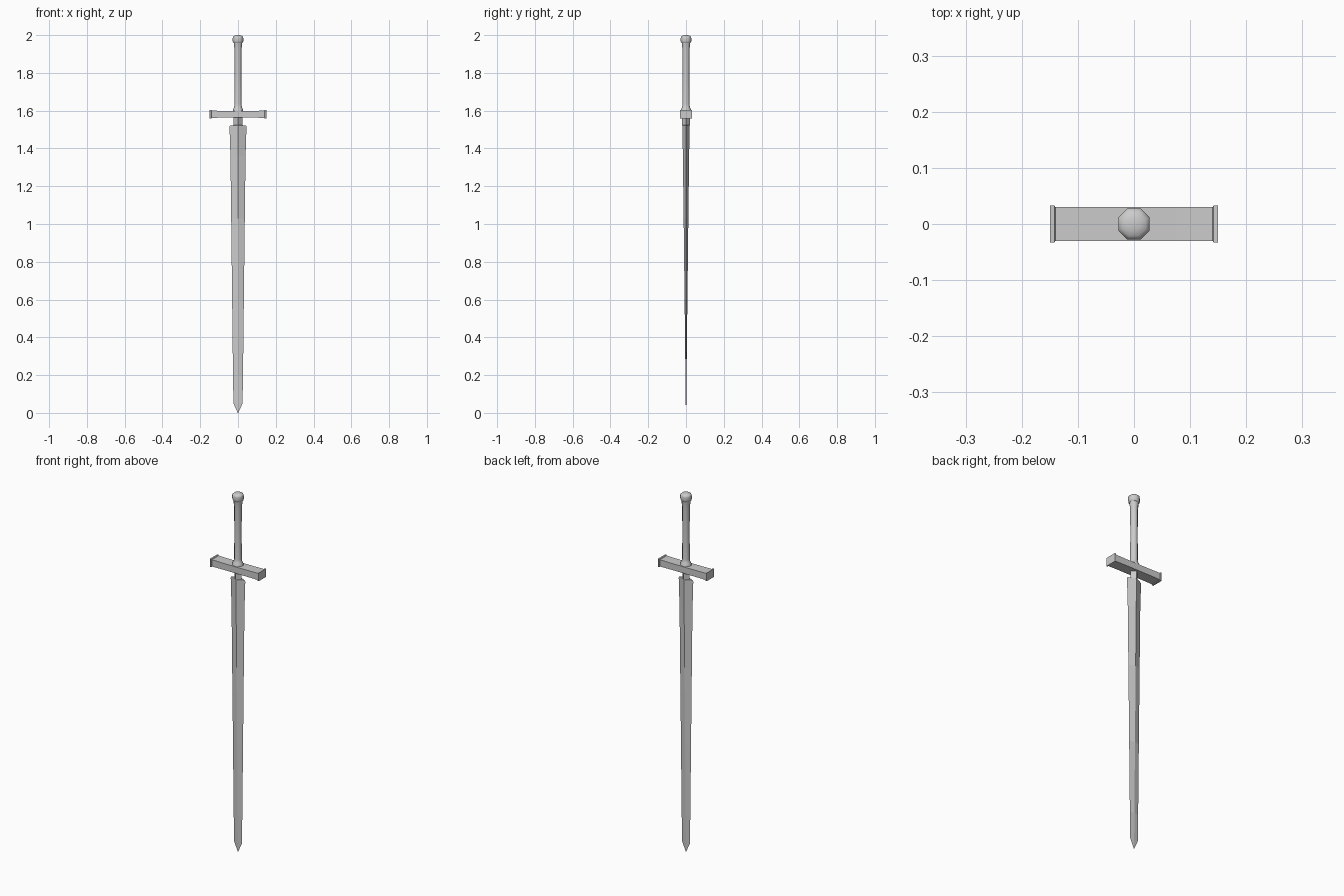
import bpy, bmesh
from math import cos, sin, pi, radians

if "Cube" in bpy.data.objects:
    bpy.data.objects.remove(bpy.data.objects["Cube"])


def loft(name, rings, smooth=None):
    """Skin a stack of equal-length point rings and cap both ends."""
    bm = bmesh.new()
    vs = [[bm.verts.new(p) for p in r] for r in rings]
    n = len(vs[0])
    for a, b in zip(vs, vs[1:]):
        for i in range(n):
            j = (i + 1) % n
            bm.faces.new((a[i], a[j], b[j], b[i]))
    bm.faces.new(vs[0][::-1])
    bm.faces.new(vs[-1])
    bmesh.ops.remove_doubles(bm, verts=bm.verts, dist=1e-5)
    bmesh.ops.recalc_face_normals(bm, faces=bm.faces)
    me = bpy.data.meshes.new(name)
    bm.to_mesh(me)
    bm.free()
    ob = bpy.data.objects.new(name, me)
    bpy.context.collection.objects.link(ob)
    if smooth:
        bpy.context.view_layer.objects.active = ob
        ob.select_set(True)
        bpy.ops.object.shade_smooth_by_angle(angle=radians(smooth))
        ob.select_set(False)
    return ob


def diamond(z, w, t):
    return [(w, 0, z), (0, t, z), (-w, 0, z), (0, -t, z)]


def octagon(z, r):
    k = r / cos(pi / 8)  # r is the distance to the flats
    return [(k * cos(pi / 8 + i * pi / 4), k * sin(pi / 8 + i * pi / 4), z)
            for i in range(8)]


def block(x, hy, hz, zc=1.581):
    return [(x, -hy, zc - hz), (x, hy, zc - hz), (x, hy, zc + hz), (x, -hy, zc + hz)]


# Blade: diamond section tapering to the point, stepped shoulder and ricasso
blade = [(0.0, 0.0015, 0.0005), (0.05, 0.024, 0.0015), (0.2, 0.0265, 0.003),
         (0.6, 0.031, 0.0075), (1.03, 0.036, 0.0125), (1.36, 0.040, 0.0165),
         (1.515, 0.045, 0.0195), (1.522, 0.042, 0.0198), (1.523, 0.023, 0.02),
         (1.57, 0.023, 0.02)]
loft("blade", [diamond(*s) for s in blade])

# Crossguard: rectangular bar with lipped ends
guard = [(-0.15, 0.033, 0.023), (-0.142, 0.033, 0.022), (-0.14, 0.03, 0.019),
         (-0.075, 0.03, 0.018), (0.075, 0.03, 0.018),
         (0.14, 0.03, 0.019), (0.142, 0.033, 0.022), (0.15, 0.033, 0.023)]
loft("crossguard", [block(*s) for s in guard])

# Grip: eight-sided, flared at both ends
grip = [(1.595, 0.027), (1.608, 0.026), (1.615, 0.021), (1.635, 0.0185),
        (1.78, 0.0175), (1.92, 0.0185), (1.945, 0.021), (1.962, 0.023)]
loft("grip", [octagon(*s) for s in grip], 50)

# Pommel: eight-sided cap with a low rounded top
pommel = [(1.957, 0.023), (1.962, 0.0265), (1.968, 0.028), (1.985, 0.028), (1.991, 0.0265),
          (1.996, 0.021), (1.999, 0.012), (2.0, 0.004)]
loft("pommel", [octagon(*s) for s in pommel], 50)
